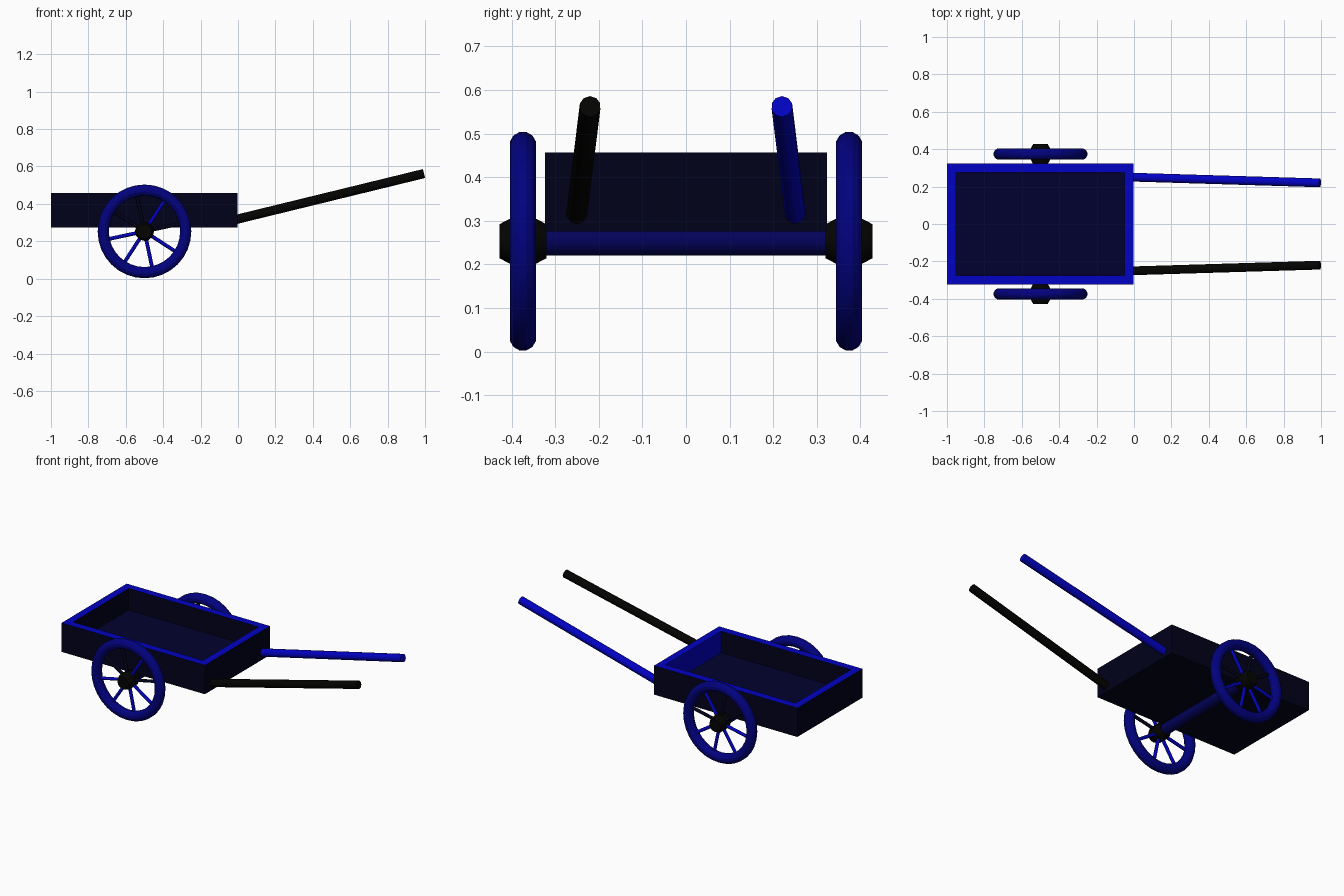
import bpy, bmesh, math
from mathutils import Vector, Matrix

old = bpy.data.objects.get("Cube")
if old:
    bpy.data.objects.remove(old, do_unlink=True)


def material(name, r, g, b):
    m = bpy.data.materials.new(name)
    m.use_nodes = True
    m.diffuse_color = (r, g, b, 1)
    m.node_tree.nodes["Principled BSDF"].inputs["Base Color"].default_value = (r, g, b, 1)
    return m


BLUE = material("bright blue", 0.0005, 0.0005, 0.54)
WHEEL_BLUE = material("deep blue", 0.0005, 0.0005, 0.21)
AXLE_BLUE = material("dark blue", 0.0005, 0.0005, 0.1)
FLOOR_NAVY = material("floor navy", 0.0004, 0.0004, 0.029)
NAVY = material("dark navy", 0.0004, 0.0004, 0.011)
BLACK = material("black", 0.001, 0.0009, 0.0006)

WHEEL_X, WHEEL_Y, WHEEL_Z = -0.5, 0.374, 0.253


def finish(name, bm, *mats, smooth=None):
    bmesh.ops.recalc_face_normals(bm, faces=bm.faces[:])
    mesh = bpy.data.meshes.new(name)
    bm.to_mesh(mesh)
    bm.free()
    for m in mats:
        mesh.materials.append(m)
    obj = bpy.data.objects.new(name, mesh)
    bpy.context.collection.objects.link(obj)
    if smooth:
        bpy.ops.object.select_all(action='DESELECT')
        obj.select_set(True)
        bpy.context.view_layer.objects.active = obj
        bpy.ops.object.shade_smooth_by_angle(angle=math.radians(smooth))
    return obj


def add_rod(bm, start, end, radius, sides):
    start, end = Vector(start), Vector(end)
    axis = end - start
    place = Matrix.Translation((start + end) / 2) @ axis.to_track_quat('Z', 'Y').to_matrix().to_4x4()
    made = bmesh.ops.create_cone(bm, cap_ends=True, segments=sides, radius1=radius,
                                 radius2=radius, depth=axis.length, matrix=place)
    return {f for v in made["verts"] for f in v.link_faces}


def add_lathe(bm, profile, steps, closed):
    """Spin (y, radius) points around the wheel axis."""
    centre = Vector((WHEEL_X, 0, WHEEL_Z))
    rings = []
    for i in range(steps):
        a = math.tau * i / steps
        rings.append([bm.verts.new(centre + Vector((r * math.cos(a), y, r * math.sin(a))))
                      for y, r in profile])
    n = len(profile)
    for i, ring in enumerate(rings):
        following = rings[(i + 1) % steps]
        for j in range(n if closed else n - 1):
            k = (j + 1) % n
            bm.faces.new((ring[j], ring[k], following[k], following[j]))
    if not closed:
        for j in (0, n - 1):
            bm.faces.new([ring[j] for ring in rings])


# Open tray: a box with its top inset to a rim, then sunk to a floor
bm = bmesh.new()
bmesh.ops.create_cube(bm, size=1, matrix=Matrix.Translation((-0.502, 0, 0.366))
                      @ Matrix.Diagonal((0.996, 0.646, 0.182, 1)))
bm.normal_update()
top = max(bm.faces, key=lambda f: f.calc_center_median().z)
bmesh.ops.inset_region(bm, faces=[top], thickness=0.047, use_even_offset=True)
floor = bmesh.ops.extrude_discrete_faces(bm, faces=[top])["faces"][0]
bmesh.ops.translate(bm, verts=floor.verts[:], vec=(0, 0, -0.135))
bmesh.ops.recalc_face_normals(bm, faces=bm.faces[:])
for f in bm.faces:
    c = f.calc_center_median()
    if f.normal.z > 0.9:
        f.material_index = 1 if c.z > 0.45 else 2
    elif f.normal.x < -0.9 and c.x > -0.5:
        f.material_index = 1
finish("tray", bm, NAVY, BLUE, FLOOR_NAVY)

# Axle beneath the tray
bm = bmesh.new()
add_rod(bm, (WHEEL_X, -0.34, WHEEL_Z), (WHEEL_X, 0.34, WHEEL_Z), 0.033, 16)
finish("axle", bm, AXLE_BLUE, smooth=35)

for side, label in ((-1, "right"), (1, "left")):
    mid = side * WHEEL_Y

    # Wheel rim with a twelve-sided section
    bm = bmesh.new()
    section = [(mid + 0.031 * math.cos(a), 0.2205 + 0.031 * math.sin(a))
               for a in (math.tau * (i + 0.5) / 12 for i in range(12))]
    add_lathe(bm, section, 32, True)
    finish(label + "_wheel_rim", bm, WHEEL_BLUE, smooth=25)

    # Hub tapered at both ends
    bm = bmesh.new()
    add_lathe(bm, [(mid + dy, r) for dy, r in ((-0.054, 0.039), (-0.031, 0.051),
                                               (0.031, 0.051), (0.054, 0.039))], 12, False)
    finish(label + "_hub", bm, BLACK, smooth=35)

    # Eight spokes
    bm = bmesh.new()
    for i in range(8):
        a = math.radians(12 + 45 * i)
        d = Vector((math.cos(a), 0, math.sin(a)))
        c = Vector((WHEEL_X, mid, WHEEL_Z))
        for f in add_rod(bm, c + d * 0.03, c + d * 0.205, 0.01, 8):
            f.material_index = 1 if i in (0, 2, 3) else 0
    finish(label + "_spokes", bm, BLUE, NAVY, smooth=50)

    # Handle rising and leaning inwards
    bm = bmesh.new()
    add_rod(bm, (-0.03, side * 0.251, 0.312), (0.994, side * 0.22, 0.562), 0.0245, 10)
    finish(label + "_handle", bm, BLUE if side > 0 else BLACK, smooth=40)
